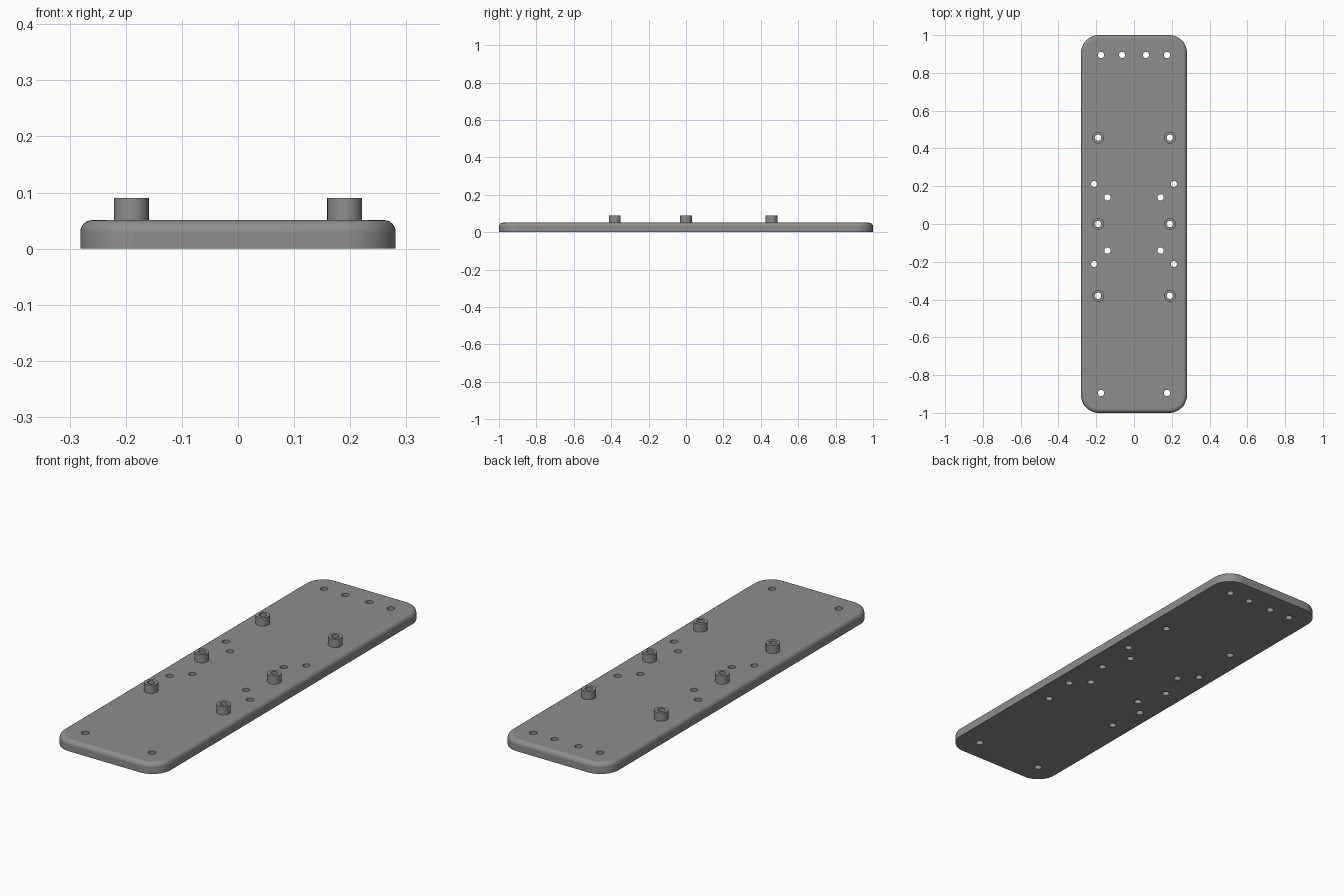
import bpy, bmesh
from math import sin, cos, pi

if "Cube" in bpy.data.objects:
    bpy.data.objects.remove(bpy.data.objects["Cube"])

HALF_X, HALF_Y, THICK = 0.281, 1.0, 0.051
CORNER, FILLET = 0.095, 0.021
POST_R, POST_TOP, HOLE_R = 0.031, 0.09, 0.0165

grey = bpy.data.materials.new("mid grey")
grey.use_nodes = True
colour = (0.27, 0.27, 0.27, 1)
grey.diffuse_color = colour
grey.node_tree.nodes["Principled BSDF"].inputs["Base Color"].default_value = colour


def make_object(name, bm):
    bmesh.ops.recalc_face_normals(bm, faces=bm.faces)
    mesh = bpy.data.meshes.new(name)
    bm.to_mesh(mesh)
    bm.free()
    mesh.materials.append(grey)
    obj = bpy.data.objects.new(name, mesh)
    bpy.context.collection.objects.link(obj)
    return obj


def activate(obj):
    bpy.ops.object.select_all(action='DESELECT')
    obj.select_set(True)
    bpy.context.view_layer.objects.active = obj


def smooth(obj):
    activate(obj)
    bpy.ops.object.shade_smooth_by_angle(angle=pi / 6)
    # keep the broad level faces flat
    for p in obj.data.polygons:
        if max(abs(c) for c in p.normal) > 0.999:
            p.use_smooth = False


def bridge(bm, a, b):
    for i in range(len(a)):
        j = (i + 1) % len(a)
        bm.faces.new((a[i], a[j], b[j], b[i]))


def rounded_ring(bm, inset, z, steps=12):
    r = CORNER - inset
    ring = []
    for k, (sx, sy) in enumerate(((1, 1), (-1, 1), (-1, -1), (1, -1))):
        for i in range(steps + 1):
            a = (k + i / steps) * pi / 2
            ring.append(bm.verts.new((sx * (HALF_X - CORNER) + r * cos(a),
                                      sy * (HALF_Y - CORNER) + r * sin(a), z)))
    return ring


def circle_ring(bm, x, y, r, z, n=32):
    return [bm.verts.new((x + r * cos(2 * pi * i / n), y + r * sin(2 * pi * i / n), z))
            for i in range(n)]


# Hole layout
post_spots = [(s * 0.19, y) for s in (-1, 1) for y in (0.457, 0, -0.38)]
hole_spots = [(s * x, y) for s in (-1, 1) for x, y in (
    (0.175, 0.895), (0.063, 0.895), (0.175, -0.895),
    (0.211, 0.212), (0.211, -0.212), (0.141, 0.141), (0.141, -0.141))]

# Base plate with filleted top edge
bm = bmesh.new()
rings = [rounded_ring(bm, 0, 0)]
for i in range(7):
    a = i / 6 * pi / 2
    rings.append(rounded_ring(bm, FILLET * (1 - cos(a)), THICK - FILLET * (1 - sin(a))))
for lower, upper in zip(rings, rings[1:]):
    bridge(bm, lower, upper)
bm.faces.new(rings[0])
bm.faces.new(rings[-1])
plate = make_object("base_plate", bm)

# Through holes
bm = bmesh.new()
for x, y in hole_spots + post_spots:
    low = circle_ring(bm, x, y, HOLE_R, -0.05)
    high = circle_ring(bm, x, y, HOLE_R, 0.15)
    bridge(bm, low, high)
    bm.faces.new(low)
    bm.faces.new(high)
cutter = make_object("hole_cutter", bm)
cutter.hide_render = True
activate(plate)
mod = plate.modifiers.new("holes", 'BOOLEAN')
mod.operation, mod.solver, mod.object = 'DIFFERENCE', 'EXACT', cutter
bpy.ops.object.modifier_apply(modifier=mod.name)
bpy.data.objects.remove(cutter)
smooth(plate)

# Hollow standoff posts
for i, (x, y) in enumerate(post_spots):
    bm = bmesh.new()
    loop = [circle_ring(bm, x, y, r, z) for r, z in (
        (HOLE_R, THICK), (POST_R, THICK), (POST_R, POST_TOP), (HOLE_R, POST_TOP))]
    for k in range(4):
        bridge(bm, loop[k], loop[(k + 1) % 4])
    smooth(make_object(f"standoff_{i + 1}", bm))
